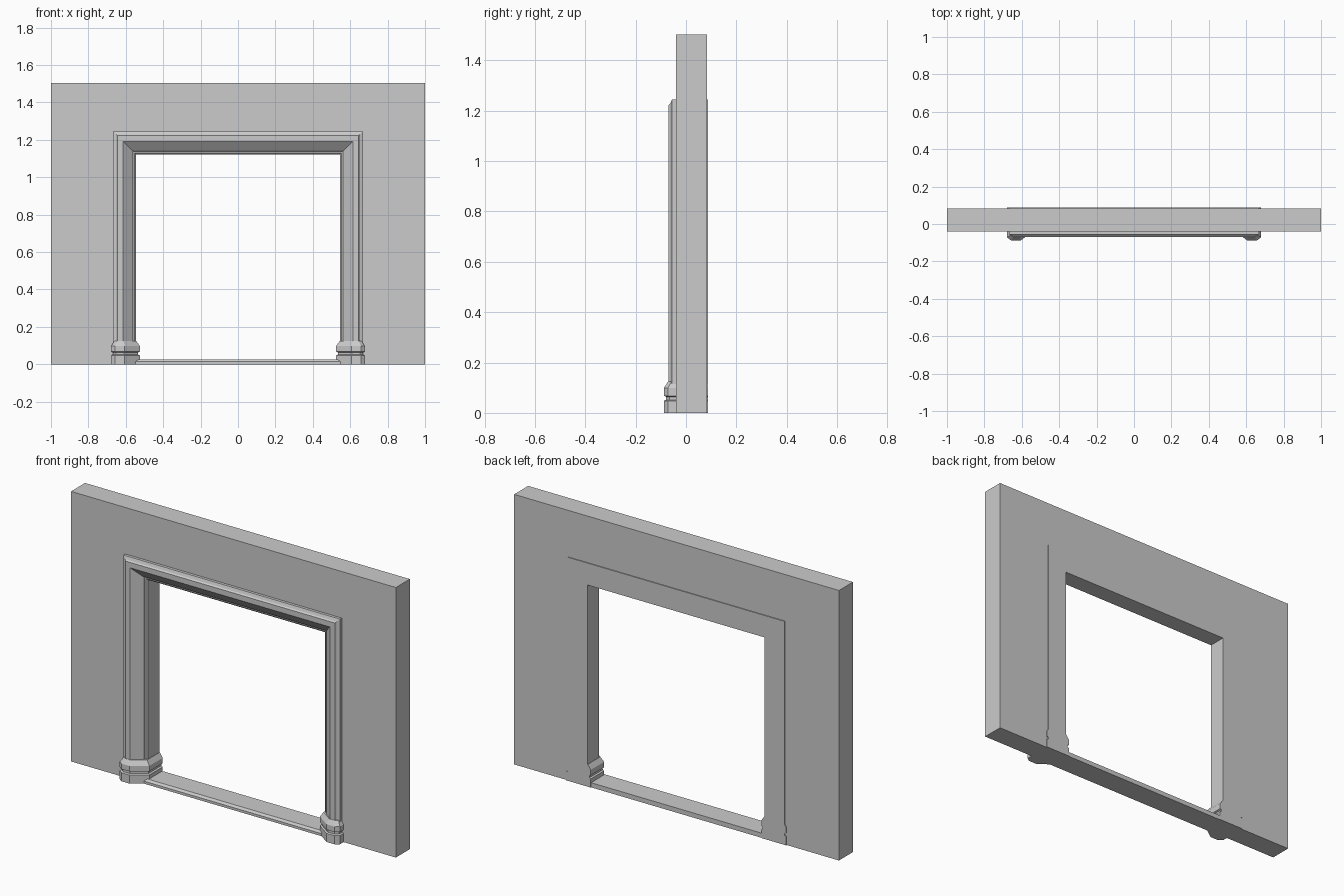
import bpy, bmesh

if "Cube" in bpy.data.objects:
    bpy.data.objects.remove(bpy.data.objects["Cube"])


def loft(name, rings, closed=False):
    """Join equal-length point rings into a solid; cap the ends unless closed."""
    bm = bmesh.new()
    vr = [[bm.verts.new(p) for p in ring] for ring in rings]
    n = len(vr[0])
    for a, b in zip(vr, vr[1:]):
        for i in range(n):
            j = (i + 1) % n
            bm.faces.new((a[i], a[j], b[j], b[i]))
    bm.faces.new(vr[0])
    bm.faces.new(vr[-1])
    bmesh.ops.recalc_face_normals(bm, faces=bm.faces)
    me = bpy.data.meshes.new(name)
    bm.to_mesh(me)
    bm.free()
    ob = bpy.data.objects.new(name, me)
    bpy.context.collection.objects.link(ob)
    return ob


BACK = 0.088
IN_X, IN_Z = 0.545, 1.122      # clear opening


def sweep(name, profile):
    """Sweep an (outward, y) profile up, over and down the opening with mitred corners."""
    rings = []
    for side, top in ((-1, 0), (-1, 1), (1, 1), (1, 0)):
        rings.append([(side * (IN_X + d), y, (IN_Z + d) * top) for d, y in profile])
    return loft(name, rings)


# wall: an arch-shaped slab whose inner edge is hidden in the moulding
sweep_gap = 0.06
ox, oz = IN_X + sweep_gap, IN_Z + sweep_gap
outline = [(-1, 0), (-1, 1.503), (1, 1.503), (1, 0), (ox, 0), (ox, oz), (-ox, oz), (-ox, 0)]
loft("wall", [[(x, y, z) for x, z in outline] for y in (-0.04, 0.083)])

# door surround moulding
sweep("surround_moulding", [
    (0, BACK), (0, -0.012), (0.008, -0.020), (0.016, -0.020), (0.020, -0.030),
    (0.070, -0.070), (0.100, -0.070), (0.106, -0.062), (0.122, -0.056), (0.122, BACK)])

# plinth blocks: moulding footprint pushed outward, with a groove and sloped top
foot = [(0.545, BACK, -1, 0), (0.545, -0.022, -1, -0.4), (0.612, -0.070, -0.3, -0.9),
        (0.645, -0.070, 0.6, -0.9), (0.658, -0.058, 1, -0.7), (0.658, BACK, 1, 0)]
levels = [(0, 0.02), (0.048, 0.02), (0.052, 0.011), (0.064, 0.011),
          (0.068, 0.02), (0.098, 0.02), (0.124, 0.002)]
for side, label in ((-1, "left"), (1, "right")):
    loft(label + "_plinth", [[(side * (x + dx * o), y + dy * o, z) for x, y, dx, dy in foot]
                             for z, o in levels])

# threshold with a chamfered front edge
sill = [(0.085, 0), (0.085, 0.026), (-0.036, 0.026), (-0.046, 0.014), (-0.046, 0)]
loft("threshold", [[(x, y, z) for y, z in sill] for x in (-0.605, 0.605)])
